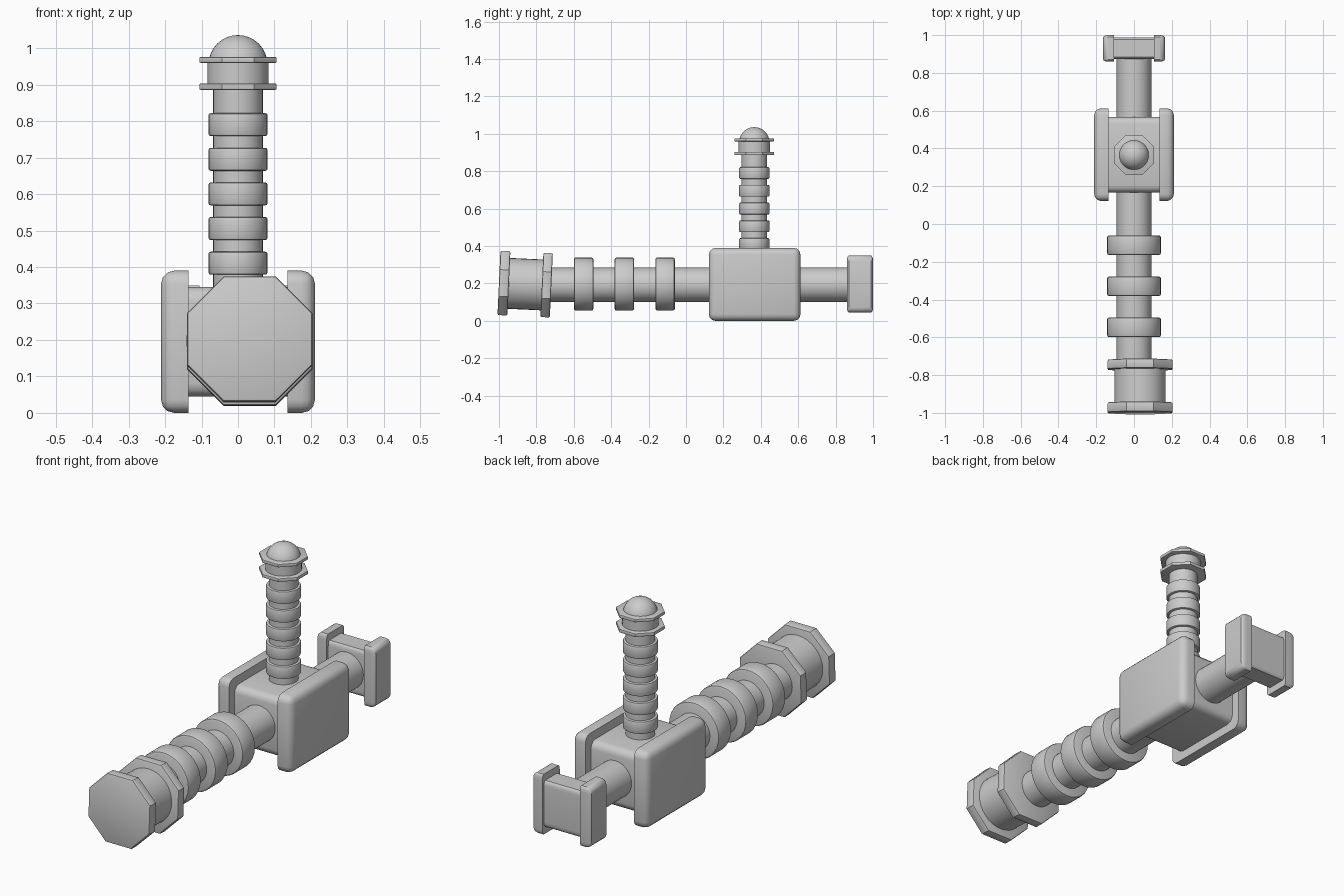
import bpy, bmesh, math
from mathutils import Vector, Matrix

if "Cube" in bpy.data.objects:
    bpy.data.objects.remove(bpy.data.objects["Cube"])


def finish(name, bm):
    bmesh.ops.recalc_face_normals(bm, faces=bm.faces)
    me = bpy.data.meshes.new(name)
    bm.to_mesh(me)
    bm.free()
    ob = bpy.data.objects.new(name, me)
    bpy.context.collection.objects.link(ob)
    bpy.ops.object.select_all(action='DESELECT')
    bpy.context.view_layer.objects.active = ob
    ob.select_set(True)
    bpy.ops.object.shade_smooth_by_angle(angle=math.radians(35))
    return ob


def rod(name, a, b, r, sides=32, bevel=0.0, spin=0.0):
    """Cylinder or prism running from point a to point b."""
    a, b = Vector(a), Vector(b)
    d = b - a
    m = (Matrix.Translation((a + b) / 2) @ d.to_track_quat('Z', 'Y').to_matrix().to_4x4()
         @ Matrix.Rotation(spin, 4, 'Z'))
    bm = bmesh.new()
    bmesh.ops.create_cone(bm, cap_ends=True, segments=sides, radius1=r, radius2=r,
                          depth=d.length, matrix=m)
    if bevel:
        rims = [e for f in bm.faces if len(f.verts) == sides for e in f.edges]
        bmesh.ops.bevel(bm, geom=rims, offset=bevel, segments=2, profile=0.5, affect='EDGES')
    return finish(name, bm)


def octagon(name, a, b, half, bevel):
    return rod(name, a, b, half / math.cos(math.pi / 8), 8, bevel, math.pi / 8)


def box(name, size, centre, scale, offset, keep_edge):
    """Box with the chosen edges rounded, then scaled and placed."""
    bm = bmesh.new()
    bmesh.ops.create_cube(bm, size=1, matrix=Matrix.Translation(centre) @ Matrix.Diagonal((*size, 1)))
    edges = [e for e in bm.edges if keep_edge(e, Vector(centre))]
    bmesh.ops.bevel(bm, geom=edges, offset=0.036, segments=3, profile=0.5, affect='EDGES')
    bm.transform(Matrix.Translation(offset) @ Matrix.Diagonal((*scale, 1)))
    return finish(name, bm)


def along_x(e, c):
    return abs(e.verts[0].co.x - e.verts[1].co.x) > 1e-4


def not_inner(e, c):
    # everything except the four edges of the inner side
    return any(abs(v.co.x) > abs(c.x) for v in e.verts)


def bracket(name, scale, offset):
    """Block held between two rounded side plates."""
    box(name + "_block", (0.29, 0.40, 0.30), (0, 0, 0), scale, offset, along_x)
    for s, side in ((-1, "left"), (1, "right")):
        box(f"{name}_plate_{side}", (0.075, 0.49, 0.39), (s * 0.1735, 0, 0), scale, offset, not_inner)


# central housing and its smaller copy at the back
bracket("housing", (1, 1, 1), (0, 0.367, 0.195))
bracket("rear_head", (0.774, 0.285, 0.782), (0, 0.93, 0.197))

# horizontal bar with grip rings
rod("main_bar", (0, -0.80, 0.193), (0, 0.92, 0.193), 0.092)
for i in range(3):
    y = -0.112 - 0.2175 * i
    rod(f"bar_ring_{i}", (0, y - 0.052, 0.197), (0, y + 0.052, 0.197), 0.142, bevel=0.01)

# front end cap, slightly offset and tilted
p, q = Vector((0.032, -1.0, 0.203)), Vector((0.032, -0.72, 0.190))
rod("end_cap_body", p.lerp(q, 0.1), p.lerp(q, 0.9), 0.136)
octagon("end_cap_front_flange", p, p.lerp(q, 0.19), 0.172, 0.008)
octagon("end_cap_rear_flange", p.lerp(q, 0.82), q, 0.172, 0.008)

# upright post with rings
Y = 0.365
rod("post", (0, Y, 0.30), (0, Y, 0.90), 0.068)
for i in range(5):
    z = 0.379 + 0.095 * i
    rod(f"post_ring_{i}", (0, Y, z), (0, Y, z + 0.063), 0.081, bevel=0.006)

# post top: body, two flanges and a dome
rod("post_cap_body", (0, Y, 0.89), (0, Y, 0.97), 0.084)
octagon("post_cap_lower_flange", (0, Y, 0.886), (0, Y, 0.903), 0.106, 0.003)
octagon("post_cap_upper_flange", (0, Y, 0.960), (0, Y, 0.976), 0.106, 0.003)
bm = bmesh.new()
bmesh.ops.create_uvsphere(bm, u_segments=32, v_segments=16, radius=0.081,
                          matrix=Matrix.Translation((0, Y, 0.955)))
finish("post_dome", bm)
